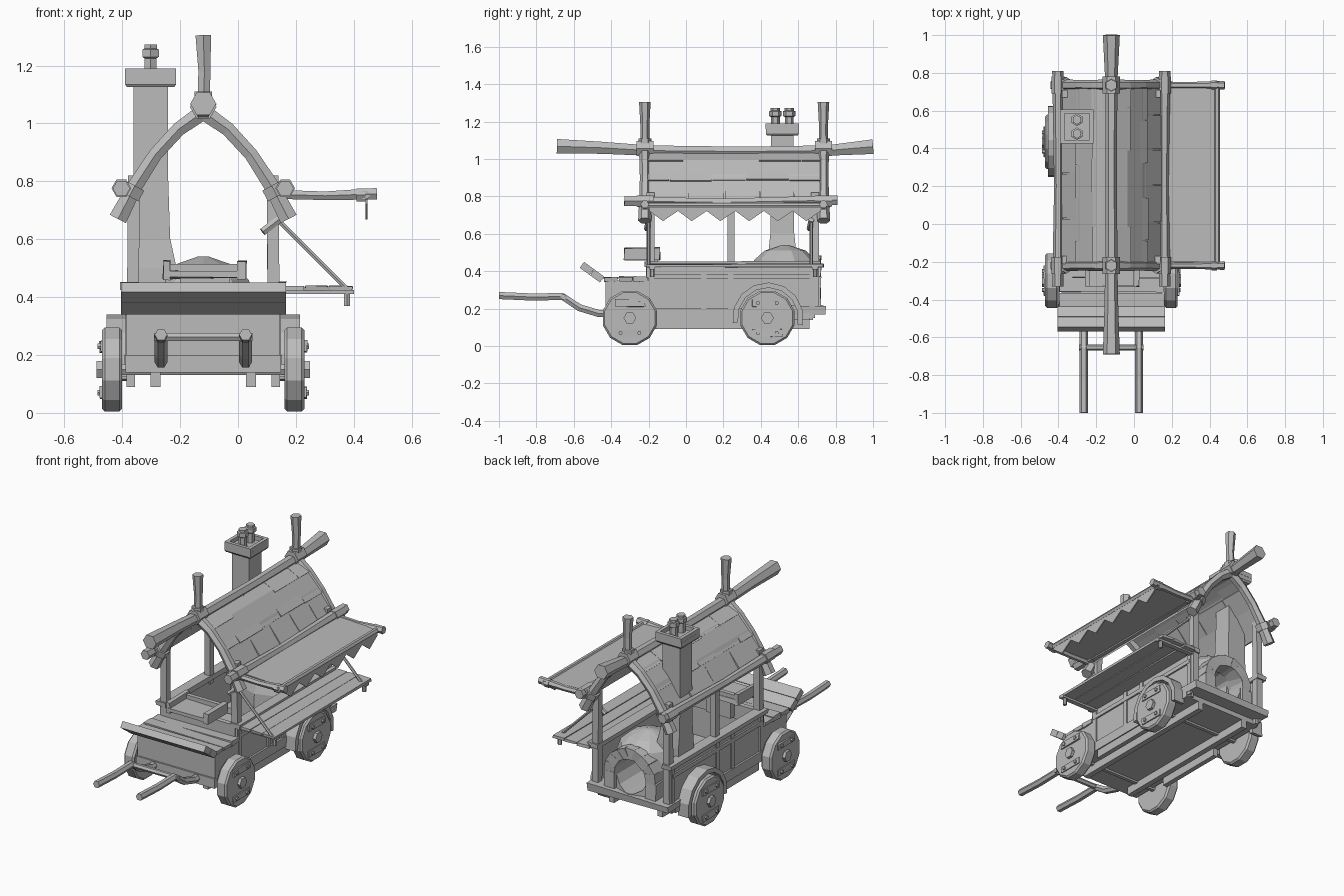
import bpy, bmesh, math, random
from mathutils import Vector, Matrix

random.seed(4)
if "Cube" in bpy.data.objects:
    bpy.data.objects.remove(bpy.data.objects["Cube"])

GREY = (0.5, 0.5, 0.5, 1)
mat = bpy.data.materials.new("plain grey")
mat.use_nodes = True
mat.diffuse_color = GREY
mat.node_tree.nodes["Principled BSDF"].inputs["Base Color"].default_value = GREY
C = -0.12  # centre line of the wagon body
SIDES = ((-1, "right"), (1, "left"))
ENDS = ((-0.22, "front"), (0.735, "rear"))


def finish(name, bm):
    bmesh.ops.recalc_face_normals(bm, faces=bm.faces)
    mesh = bpy.data.meshes.new(name)
    bm.to_mesh(mesh)
    bm.free()
    mesh.materials.append(mat)
    ob = bpy.data.objects.new(name, mesh)
    bpy.context.collection.objects.link(ob)
    return ob


def box(name, lo, hi, jitter=0.0):
    """Box between two corners, optionally a little uneven."""
    bm = bmesh.new()
    lo, hi = Vector(lo), Vector(hi)
    bmesh.ops.create_cube(bm, size=1)
    for v in bm.verts:
        v.co = (lo + hi) / 2 + v.co * (hi - lo)
        v.co += Vector([random.uniform(-jitter, jitter) for _ in range(3)])
    return finish(name, bm)


def rod(name, pts, r, n=6):
    """Faceted tube along a path, with one radius or one for each point."""
    bm = bmesh.new()
    pts = [Vector(p) for p in pts]
    radii = r if isinstance(r, list) else [r] * len(pts)
    rings = []
    for i, p in enumerate(pts):
        t = (pts[min(i + 1, len(pts) - 1)] - pts[max(i - 1, 0)]).normalized()
        ref = Vector((1, 0, 0)) if abs(t.y) > 0.7 else Vector((0, 1, 0))
        a = t.cross(ref).normalized()
        b = a.cross(t)
        angles = [math.tau * (k + 0.5) / n for k in range(n)]
        rings.append([bm.verts.new(p + (a * math.cos(w) + b * math.sin(w)) * radii[i])
                      for w in angles])
    for p, q in zip(rings, rings[1:]):
        for k in range(n):
            bm.faces.new((p[k], p[(k + 1) % n], q[(k + 1) % n], q[k]))
    bm.faces.new(rings[0])
    bm.faces.new(rings[-1])
    return finish(name, bm)


def prism(name, outline, offset):
    """Extrude a closed outline of 3D points by an offset."""
    bm = bmesh.new()
    face = bm.faces.new([bm.verts.new(p) for p in outline])
    ext = bmesh.ops.extrude_face_region(bm, geom=[face])["geom"]
    bmesh.ops.translate(bm, vec=Vector(offset),
                        verts=[g for g in ext if isinstance(g, bmesh.types.BMVert)])
    return finish(name, bm)


# Wagon bed, driver's box and underframe
box("bed_floor", (C - 0.265, -0.42, 0.14), (C + 0.265, 0.66, 0.17))
box("driver_box", (C - 0.265, -0.43, 0.15), (C + 0.265, -0.2, 0.35))
for k in range(3):
    y = -0.44 + k * 0.08
    box("deck_plank", (C - 0.275, y, 0.345), (C + 0.275, y + 0.075, 0.37), 0.004)
box("front_lower_trim", (C - 0.268, -0.44, 0.14), (C + 0.268, -0.42, 0.2))
box("front_wall", (C - 0.25, -0.215, 0.35), (C + 0.25, -0.185, 0.44))
for k in range(2):
    y, z = -0.545 + k * 0.055, 0.45 - k * 0.04
    prism("footboard_plank", [(C - 0.285, y, z), (C - 0.285, y + 0.053, z - 0.039),
          (C - 0.285, y + 0.03, z - 0.07), (C - 0.285, y - 0.023, z - 0.032)], (0.57, 0, 0))

for s, side in SIDES:
    def X(u):
        return C + s * u

    box(side + "_wall", (X(0.235), -0.2, 0.14), (X(0.26), 0.68, 0.43))
    box(side + "_top_rail", (X(0.22), -0.22, 0.425), (X(0.285), 0.72, 0.452), 0.003)
    box(side + "_upper_trim", (X(0.255), -0.2, 0.36), (X(0.27), 0.68, 0.385))
    box(side + "_lower_trim", (X(0.255), -0.2, 0.14), (X(0.272), 0.66, 0.2))
    for y in (-0.2, 0.08, 0.225, 0.66):
        box(side + "_wall_stile", (X(0.255), y, 0.15), (X(0.268), y + 0.03, 0.43))
    box(side + "_underframe_beam", (X(0.148), -0.38, 0.09), (X(0.183), 0.66, 0.145))
    box(side + "_sill", (X(0.235), -0.16, 0.09), (X(0.265), 0.3, 0.145))

    # Roof posts
    rod(side + "_front_post", [(X(0.243), -0.19, 0.36), (X(0.24), -0.19, 0.82)], 0.029, 4)
    rod(side + "_rear_post", [(X(0.243), 0.69, 0.19), (X(0.24), 0.69, 0.82)], 0.029, 4)

    # Wheels with hubs, straps and bolts
    for y, end in ((-0.3, "front"), (0.435, "rear")):
        label = side + "_" + end
        rod(label + "_wheel", [(X(u), y, 0.15) for u in (0.28, 0.29, 0.34, 0.35)],
            [0.14, 0.15, 0.15, 0.14], 12)
        rod(label + "_hub", [(X(0.34), y, 0.15), (X(0.368), y, 0.15)], 0.034)
        for dz in (-0.08, 0.08):
            z = 0.15 + dz
            box(label + "_wheel_strap", (X(0.34), y - 0.08, z - 0.02),
                (X(0.357), y + 0.08, z + 0.02), 0.003)
            for dy in (-0.05, 0.05):
                rod(label + "_bolt", [(X(0.35), y + dy, z), (X(0.366), y + dy, z)], 0.011)

    # Rear mudguard
    outer, inner = [], []
    for k in range(9):
        a = math.radians(-12 + k * 25)
        d = Vector((0, math.cos(a), math.sin(a)))
        outer.append(Vector((X(0.262), 0.438, 0.15)) + d * 0.19)
        inner.append(Vector((X(0.262), 0.438, 0.15)) + d * 0.162)
    prism(side + "_mudguard", outer + inner[::-1], (s * 0.073, 0, 0))

    # Draw shafts
    x = X(0.146)
    rod(side + "_draw_shaft", [(x, -1, 0.27), (x, -0.82, 0.262), (x, -0.66, 0.265),
        (x, -0.57, 0.205), (x, -0.47, 0.175), (x, -0.4, 0.175)], 0.022)

    # Eave beam
    rod(side + "_eave_beam", [(X(0.283), -0.33, 0.775), (X(0.28), 0.2, 0.768),
        (X(0.283), 0.81, 0.78)], [0.03, 0.023, 0.03])

    # Arched rafters with lashings
    arch = [(0, 1.04), (0.085, 0.98), (0.165, 0.893), (0.235, 0.785), (0.295, 0.67)]
    for y, end in ENDS:
        label = side + "_" + end
        rod(label + "_rafter", [(X(u), y, z) for u, z in arch],
            [0.032, 0.028, 0.027, 0.03, 0.036])
        rod(label + "_lashing", [(X(0.236), y, 0.785), (X(0.256), y, 0.748)], 0.042)
        rod(label + "_eave_collar", [(X(0.283), y - 0.045, 0.776),
            (X(0.283), y + 0.045, 0.776)], 0.034)

    # Roof boarding and staggered shingles
    low = [(0, 1.025), (0.085, 0.985), (0.165, 0.9), (0.225, 0.81), (0.27, 0.735)]
    section = [(X(u), -0.2, z) for u, z in low]
    section += [(X(u), -0.2, z + 0.016) for u, z in low[::-1]]
    prism(side + "_roof_boarding", section, (0, 0.92, 0))
    rows = [(0, 1.045), (0.095, 0.985), (0.185, 0.885), (0.275, 0.755)]
    for i, ((u0, z0), (u1, z1)) in enumerate(zip(rows, rows[1:])):
        y, first = -0.205, True
        while y < 0.72:
            size = 0.12 if first and i % 2 else random.uniform(0.17, 0.24)
            end = y + size if y + size < 0.65 else 0.725
            du, dz = random.uniform(0, 0.012), random.uniform(0, 0.008)
            prism(side + "_shingle", [(X(u0), y, z0), (X(u1 + du), y, z1 + dz),
                  (X(u1 + du - 0.012), y, z1 + dz - 0.012), (X(u0), y, z0 - 0.014)],
                  (0, end - y - 0.005, 0))
            y, first = end, False

rod("middle_post", [(C - 0.243, 0.24, 0.4), (C - 0.243, 0.24, 0.78)], 0.027, 4)
rod("shaft_crossbar", [(C - 0.17, -0.655, 0.262), (C + 0.17, -0.655, 0.262)], 0.016)
for y in (-0.3, 0.435):
    rod("axle", [(C - 0.3, y, 0.15), (C + 0.3, y, 0.15)], 0.022)

# Ridge beam and finial posts
rod("ridge_beam", [(C, -0.69, 1.068), (C, -0.45, 1.06), (C, -0.2, 1.045), (C, 0.3, 1.04),
    (C, 0.75, 1.045), (C, 1, 1.066)], [0.045, 0.037, 0.032, 0.03, 0.032, 0.045])
for y, end in ENDS:
    rod(end + "_finial_post", [(C, y, 1.03), (C + 0.004, y, 1.18), (C, y, 1.305)],
        [0.025, 0.024, 0.031])
    rod(end + "_ridge_collar", [(C, y - 0.045, 1.057), (C, y + 0.045, 1.057)], 0.046)
    rod(end + "_post_lashing", [(C, y, 1.08), (C, y, 1.11)], 0.035)

# Awning with scalloped hem
prism("awning", [(0.17, -0.2, 0.768), (0.445, -0.2, 0.757), (0.445, -0.2, 0.747),
      (0.17, -0.2, 0.755)], (0, 0.92, 0))
rod("awning_edge_pole", [(0.44, -0.24, 0.752), (0.44, 0.755, 0.752)], 0.016)
for y, end in ENDS:
    rod(end + "_awning_pole", [(0.13, y, 0.755), (0.3, y, 0.75), (0.48, y, 0.757)],
        [0.018, 0.017, 0.023])
    rod(end + "_awning_lashing", [(0.41, y, 0.752), (0.44, y, 0.752)], 0.026)
hem = [(0.44, 0.72, 0.755), (0.44, -0.2, 0.755)]
for k in range(6):
    y = -0.2 + k * 0.92 / 6
    hem += [(0.44, y + 0.004, 0.722), (0.44, y + 0.077, 0.668)]
prism("awning_hem", hem + [(0.44, 0.72, 0.722)], (0.007, 0, 0))

# Serving counter with braces
for k in range(3):
    x = 0.15 + k * 0.083
    box("counter_plank", (x, -0.21, 0.422), (x + 0.08, 0.735, 0.438), 0.003)
for y, end in ((-0.18, "front"), (0.69, "rear")):
    box(end + "_counter_bracket", (0.13, y - 0.015, 0.41), (0.4, y + 0.015, 0.425))
    rod(end + "_counter_brace", [(0.14, y - 0.02, 0.665), (0.38, y - 0.02, 0.425)], 0.009)
    rod(end + "_brace_peg", [(0.085, y - 0.03, 0.625), (0.15, y - 0.02, 0.675)], 0.015)
    rod(end + "_counter_pin", [(0.377, y, 0.37), (0.377, y, 0.43)], 0.012)

# Driver's seat
box("seat_plank", (-0.25, -0.33, 0.465), (0.02, -0.14, 0.49), 0.004)
box("seat_support", (-0.2, -0.2, 0.36), (-0.03, -0.15, 0.47))
box("seat_back", (-0.24, -0.17, 0.47), (0.01, -0.145, 0.515))
for x in (-0.26, 0):
    box("seat_arm", (x, -0.33, 0.46), (x + 0.028, -0.14, 0.525), 0.004)

# Oven with hollow mouth on a hearth slab
box("hearth_slab", (C - 0.275, 0.36, 0.17), (C + 0.275, 0.745, 0.212), 0.006)
oven = rod("oven_dome", [(C, 0.53, z) for z in (0.2, 0.36, 0.46, 0.51, 0.54)],
           [0.205, 0.2, 0.165, 0.11, 0.02], 10)
cutter = rod("mouth_cutter", [(C, 0.45, 0.32), (C, 0.85, 0.32)], 0.108, 12)
cutter.hide_render = True
cut = oven.modifiers.new("mouth", "BOOLEAN")
cut.operation, cut.object, cut.solver = "DIFFERENCE", cutter, "EXACT"
bpy.context.view_layer.objects.active = oven
bpy.ops.object.modifier_apply(modifier="mouth")
bpy.data.objects.remove(cutter)
for k in range(9):
    a = math.pi * (k + 0.5) / 9
    block = box("arch_stone", (-0.03, -0.05, -0.031), (0.034, 0.05, 0.031), 0.004)
    block.matrix_world = (Matrix.Translation((C + math.cos(a) * 0.138, 0.67,
                          0.31 + math.sin(a) * 0.138)) @ Matrix.Rotation(-a, 4, "Y"))
for s, side in SIDES:
    box(side + "_arch_foot", (C + s * 0.105, 0.62, 0.205), (C + s * 0.175, 0.72, 0.31), 0.004)

# Chimney with cap and pots
CX, CY = -0.302, 0.515
rod("chimney_stack", [(CX + 0.02, CY, 0.2), (CX + 0.015, CY, 0.5), (CX + 0.004, CY, 0.6),
    (CX, CY, 0.85), (CX, CY, 1.14)], [0.115, 0.105, 0.09, 0.084, 0.084], 4)
rod("chimney_cap", [(CX, CY, 1.125), (CX, CY, 1.135), (CX, CY, 1.165)],
    [0.115, 0.125, 0.125], 4)
for s, side in SIDES:
    box(side + "_cap_rim", (CX + s * 0.067, CY - 0.09, 1.16), (CX + s * 0.088, CY + 0.09, 1.19))
    box("cap_end_rim", (CX - 0.07, CY + s * 0.07, 1.16), (CX + 0.07, CY + s * 0.09, 1.19))
    y = CY + s * 0.037
    rod("chimney_pot", [(CX, y, z) for z in (1.16, 1.225, 1.23, 1.255, 1.258, 1.272)],
        [0.024, 0.024, 0.033, 0.033, 0.025, 0.025])
